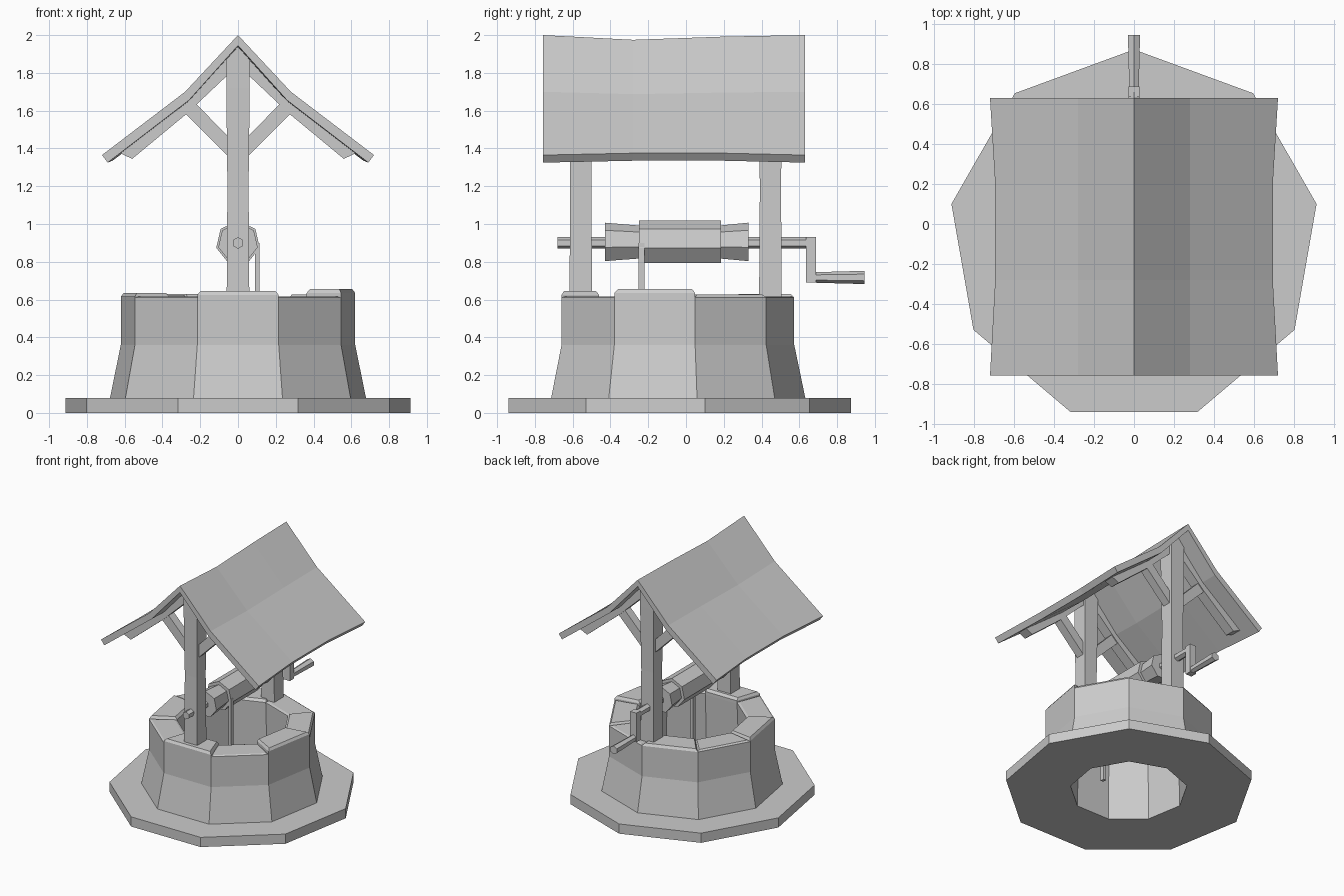
import bpy, bmesh, math
from mathutils import Vector

if "Cube" in bpy.data.objects:
    bpy.data.objects.remove(bpy.data.objects["Cube"])

CY = -0.062   # y of the well's centre


def make(name, verts, faces):
    me = bpy.data.meshes.new(name)
    bm = bmesh.new()
    vs = [bm.verts.new(v) for v in verts]
    for f in faces:
        bm.faces.new([vs[i] for i in f])
    bmesh.ops.recalc_face_normals(bm, faces=bm.faces)
    bm.to_mesh(me)
    bm.free()
    ob = bpy.data.objects.new(name, me)
    bpy.context.collection.objects.link(ob)
    return ob


def loft(name, loops, closed=False):
    """Skin equal-sized loops; cap the ends, or join last to first."""
    n, m = len(loops[0]), len(loops)
    faces = []
    for i in range(m if closed else m - 1):
        a, b = i * n, (i + 1) % m * n
        faces += [(a + j, a + (j + 1) % n, b + (j + 1) % n, b + j) for j in range(n)]
    if not closed:
        faces += [tuple(range(n)), tuple(range((m - 1) * n, m * n))]
    return make(name, [v for l in loops for v in l], faces)


def polar(r, deg, z):
    a = math.radians(deg)
    return Vector((r * math.cos(a), CY + r * 1.008 * math.sin(a), z))


def nonagon_ring(name, profile):
    return loft(name, [[polar(r, 90 + 40 * k, z) for k in range(9)] for r, z in profile], True)


def y_turned(name, profile, n, x, z, start):
    """Turned bar along y from (y, radius) pairs."""
    loops = []
    for y, r in profile:
        loops.append([(x + r * math.cos(start + k * math.tau / n), y,
                       z + r * math.sin(start + k * math.tau / n)) for k in range(n)])
    return loft(name, loops)


def slab(name, outline, y0, y1):
    """Extrude an xz outline along y."""
    return loft(name, [[(x, y, z) for x, z in outline] for y in (y0, y1)])


# Plinth and well wall
nonagon_ring("plinth", [(0.44, 0), (0.927, 0), (0.927, 0.08), (0.44, 0.08)])
nonagon_ring("well_wall", [(0.44, 0.07), (0.69, 0.07), (0.63, 0.36), (0.63, 0.61), (0.42, 0.61)])

# Rim stones with chamfered tops and uneven heights
heights = {-110: 0.645, -70: 0.617, -30: 0.655, 10: 0.628, 50: 0.617,
           90: 0.63, 130: 0.622, 170: 0.635, 210: 0.617}
for a, h in heights.items():
    def stone(ri, ro, da, z):
        return [polar(ri, a + da, z), polar(ro, a + da, z),
                polar(ro, a + 40 - da, z), polar(ri, a + 40 - da, z)]
    loft("rim_stone", [stone(0.42, 0.63, 0, 0.60), stone(0.42, 0.63, 0, max(0.61, h - 0.02)),
                       stone(0.435, 0.612, 1.2, h)])

# Posts, rafters and braces for each end frame
for name, yc in (("front", -0.557), ("back", 0.447)):
    sections = [(0.6, 0.06, 0.06), (1.2, 0.056, 0.056), (1.72, 0.062, 0.063), (1.87, 0.062, 0.063), (1.935, 0.004, 0.063)]
    loft(name + "_post", [[(-w, yc - d, z), (w, yc - d, z), (w, yc + d, z), (-w, yc + d, z)]
                          for z, w, d in sections])
    for s in (-1, 1):
        rafter = [(0, 1.94), (0.265, 1.665), (0.625, 1.375), (0.56, 1.345), (0.27, 1.585), (0, 1.84)]
        slab(name + "_rafter", [(s * x, z) for x, z in rafter], yc - 0.042, yc + 0.042)
        brace = [(0.03, 1.335), (0.29, 1.595), (0.235, 1.65), (0.03, 1.44)]
        slab(name + "_brace", [(s * x, z) for x, z in brace], yc - 0.035, yc + 0.035)

# Sagging gable roof
loops = []
for y, sag, pull in ((-0.757, 0, 0), (-0.28, 0.025, 0.026), (0.2, 0.008, 0.026), (0.63, 0, 0)):
    e, lift = 0.72 - pull, 0.01 if pull else 0
    half = [(0.28, 1.70 - sag * 0.5), (e, 1.365 + lift)]
    under = [(e - 0.03, 1.325 + lift), (0.26, 1.655 - sag * 0.5)]
    right = half + under
    outline = [(0, 2.0 - sag)] + right + [(0, 1.945 - sag)] + [(-x, z) for x, z in reversed(right)]
    loops.append([(x, y, z) for x, z in outline])
n = 10
faces = [(i * n + j, i * n + (j + 1) % n, (i + 1) * n + (j + 1) % n, (i + 1) * n + j)
         for i in range(3) for j in range(n)]
for b in (0, 3 * n):   # gable ends as quads
    faces += [tuple(b + k for k in q) for q in ((0, 1, 4, 5), (1, 2, 3, 4), (0, 5, 6, 9), (9, 6, 7, 8))]
make("roof", [v for l in loops for v in l], faces)

# Windlass: axle, drum and rope coil
y_turned("axle", [(-0.68, 0.031), (0.66, 0.031)], 6, 0, 0.9, math.pi / 2)
y_turned("drum", [(-0.43, 0.107), (-0.25, 0.092), (0.18, 0.092), (0.33, 0.107)], 7, 0, 0.9, math.pi / 2)
y_turned("rope_coil", [(-0.25, 0.118), (0.185, 0.118)], 7, 0, 0.9, math.pi / 2)

# Hanging rope
loft("rope", [[(0.102 + 0.012 * sx, -0.235 + 0.016 * sy, z)
               for sx, sy in ((-1, -1), (1, -1), (1, 1), (-1, 1))] for z in (0.13, 0.9)])

# Crank arm and handle
slab("crank_arm", [(-0.028, 0.69), (0.028, 0.69), (0.028, 0.93), (-0.028, 0.93)], 0.635, 0.687)
y_turned("crank_handle", [(0.64, 0.028), (0.69, 0.028), (0.945, 0.035)], 6, 0, 0.717, math.pi / 2)
